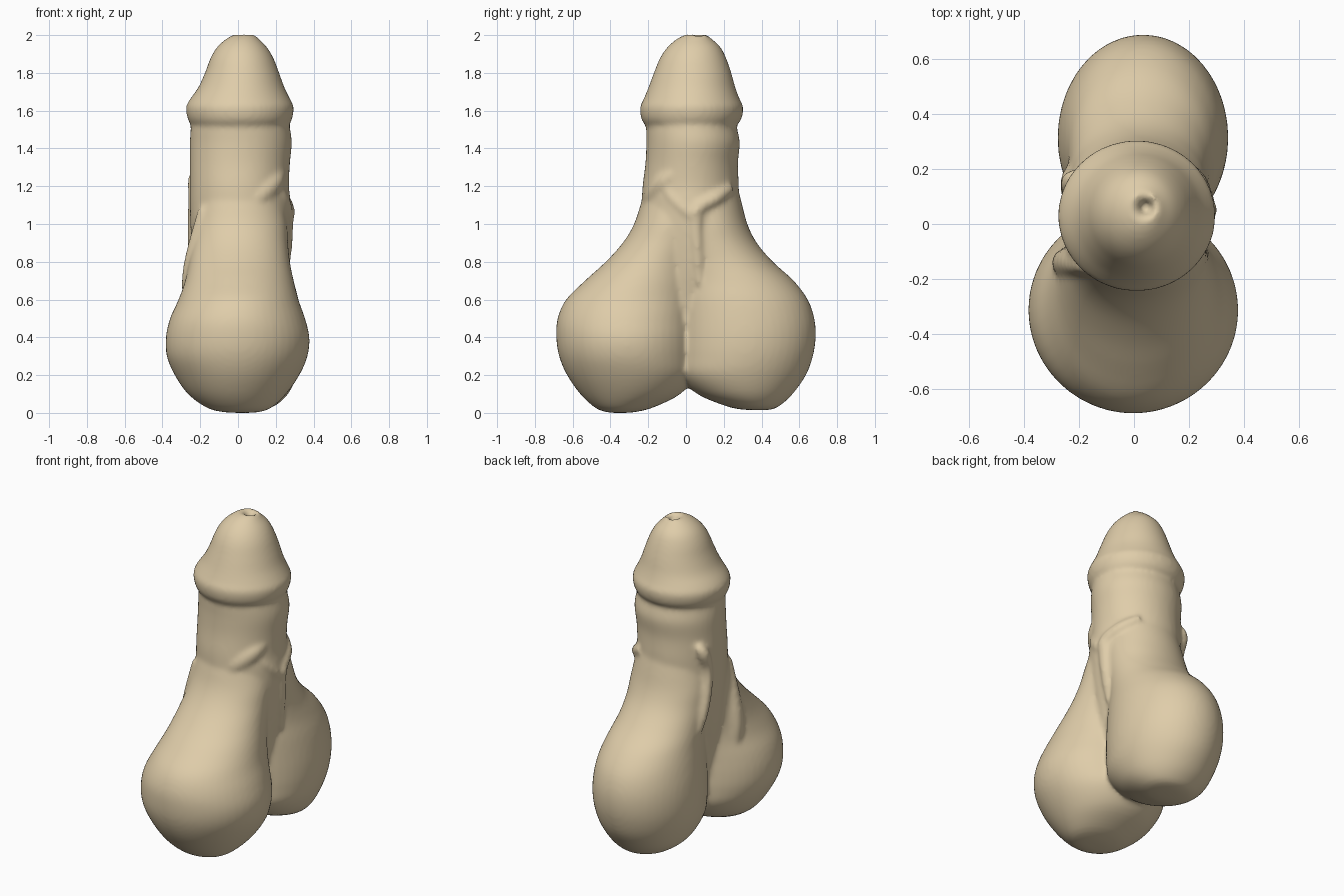
import bpy, bmesh, math
from mathutils import Vector

skin = bpy.data.materials.new("warm_tan")
skin.diffuse_color = (0.74, 0.61, 0.40, 1)
bm = bmesh.new()
SEG = 48


def bridge(rings):
    for a, b in zip(rings, rings[1:]):
        n = len(a)
        for i in range(n):
            j = (i + 1) % n
            bm.faces.new((a[i], a[j], b[j], b[i]))
    bm.faces.new(rings[0][::-1])
    bm.faces.new(rings[-1])


def smooth_rows(rows, sub=4):
    # Catmull-Rom interpolation between the measured sections
    out = []
    for i in range(len(rows) - 1):
        p = [rows[max(0, min(len(rows) - 1, i + k))] for k in (-1, 0, 1, 2)]
        for s in range(sub):
            t = s / sub
            out.append([0.5 * (2*b + (c-a)*t + (2*a-5*b+4*c-d)*t*t + (3*b-a-3*c+d)*t**3)
                        for a, b, c, d in zip(*p)])
    return out + [list(rows[-1])]


def loft(rows, sub=4):
    # each row: z, x min, x max, y min, y max
    rings = []
    for z, x0, x1, y0, y1 in smooth_rows(rows, sub):
        ring = []
        for i in range(SEG):
            a = 2 * math.pi * i / SEG
            ring.append(bm.verts.new(((x0+x1)/2 + (x1-x0)/2*math.cos(a),
                                      (y0+y1)/2 + (y1-y0)/2*math.sin(a), z)))
        rings.append(ring)
    bridge(rings)


def tube(points):
    # each point: x, y, z, radius
    pts = smooth_rows(points, 6)
    rings = []
    for k, p in enumerate(pts):
        d = (Vector(pts[min(k+1, len(pts)-1)][:3]) - Vector(pts[max(k-1, 0)][:3])).normalized()
        u = d.cross(Vector((0.3, 1, 0.1))).normalized()
        v = d.cross(u)
        rings.append([bm.verts.new(Vector(p[:3]) + p[3]*(u*math.cos(a) + v*math.sin(a)))
                      for a in [2*math.pi*i/12 for i in range(12)]])
    bridge(rings)


# shaft
loft([(0.30, -.16, .18, -.14, .16), (0.55, -.20, .22, -.18, .20), (0.75, -.235, .255, -.21, .25),
      (0.95, -.25, .275, -.235, .275), (1.10, -.255, .28, -.235, .28), (1.20, -.255, .27, -.23, .28),
      (1.32, -.255, .275, -.215, .275), (1.43, -.255, .285, -.21, .285), (1.51, -.25, .275, -.21, .27),
      (1.60, -.24, .26, -.2, .26)])

# rounded head with rim and small opening
loft([(1.50, -.22, .24, -.19, .24), (1.535, -.255, .275, -.225, .28), (1.57, -.27, .29, -.24, .298),
      (1.62, -.275, .295, -.243, .303), (1.66, -.255, .277, -.225, .285), (1.72, -.212, .247, -.2, .262),
      (1.80, -.175, .218, -.17, .24), (1.88, -.145, .187, -.137, .212), (1.94, -.108, .15, -.095, .18),
      (1.985, -.055, .105, -.04, .13), (2.004, -.01, .085, .01, .11),
      (1.985, .015, .07, .03, .09), (1.95, .025, .06, .045, .075)])

# front lobe
loft([(0.0, .0, .05, -.38, -.32), (0.006, -.09, .12, -.43, -.26), (0.03, -.17, .18, -.485, -.17),
      (0.1, -.265, .255, -.56, -.03),
      (0.2, -.335, .325, -.63, .05), (0.3, -.377, .368, -.672, .06), (0.4, -.382, .378, -.687, .06),
      (0.5, -.36, .355, -.68, .06), (0.6, -.315, .32, -.635, .07), (0.7, -.28, .295, -.535, .08),
      (0.8, -.26, .275, -.425, .09), (0.9, -.245, .265, -.335, .11), (1.0, -.235, .26, -.275, .12),
      (1.12, -.22, .24, -.235, .14), (1.25, -.2, .22, -.19, .14)])

# back lobe
loft([(0.014, .02, .07, .36, .42), (0.02, -.05, .14, .28, .46), (0.04, -.12, .20, .20, .50),
      (0.1, -.2, .265, .06, .565),
      (0.2, -.25, .315, -.05, .635), (0.3, -.272, .337, -.06, .672), (0.4, -.277, .342, -.06, .687),
      (0.5, -.27, .335, -.06, .68), (0.6, -.255, .32, -.06, .645), (0.7, -.24, .295, -.06, .57),
      (0.8, -.235, .275, -.07, .46), (0.9, -.235, .268, -.08, .375), (1.0, -.235, .265, -.08, .325),
      (1.12, -.22, .25, -.1, .293), (1.25, -.2, .23, -.1, .26)])

# raised vein on the right side with two branches
tube([(.245, .07, .68, .015), (.25, .06, .85, .035), (.255, .05, 1.0, .04), (.26, .06, 1.08, .04),
      (.225, .16, 1.14, .038), (.15, .23, 1.19, .03)])
tube([(.255, .04, 1.02, .03), (.255, -.01, 1.08, .035), (.23, -.08, 1.15, .03), (.2, -.11, 1.22, .015)])

# raised vein on the left side, ending in a knob
tube([(-.22, .22, .70, .015), (-.235, .17, .85, .03), (-.24, .13, 1.0, .03), (-.235, .12, 1.13, .03),
      (-.225, .155, 1.24, .04), (-.2, .18, 1.29, .02)])

# soft folds: left shoulder and front of the shaft
tube([(-.25, -.13, .52, .03), (-.25, -.14, .68, .05), (-.225, -.14, .85, .05), (-.18, -.15, 1.08, .03)])
tube([(.02, -.175, 1.08, .04), (.1, -.165, 1.14, .06), (.18, -.11, 1.22, .06), (.22, -.03, 1.29, .04)])

bmesh.ops.recalc_face_normals(bm, faces=bm.faces)
mesh = bpy.data.meshes.new("body")
bm.to_mesh(mesh)
bm.free()
mesh.materials.append(skin)
body = bpy.data.objects.new("body", mesh)
bpy.context.collection.objects.link(body)

# fuse all parts into one soft skin
remesh = body.modifiers.new("fuse", 'REMESH')
remesh.mode = 'VOXEL'
remesh.voxel_size = 0.013
remesh.use_smooth_shade = True
soften = body.modifiers.new("soften", 'SMOOTH')
soften.factor = 0.5
soften.iterations = 9
for p in mesh.polygons:
    p.use_smooth = True
